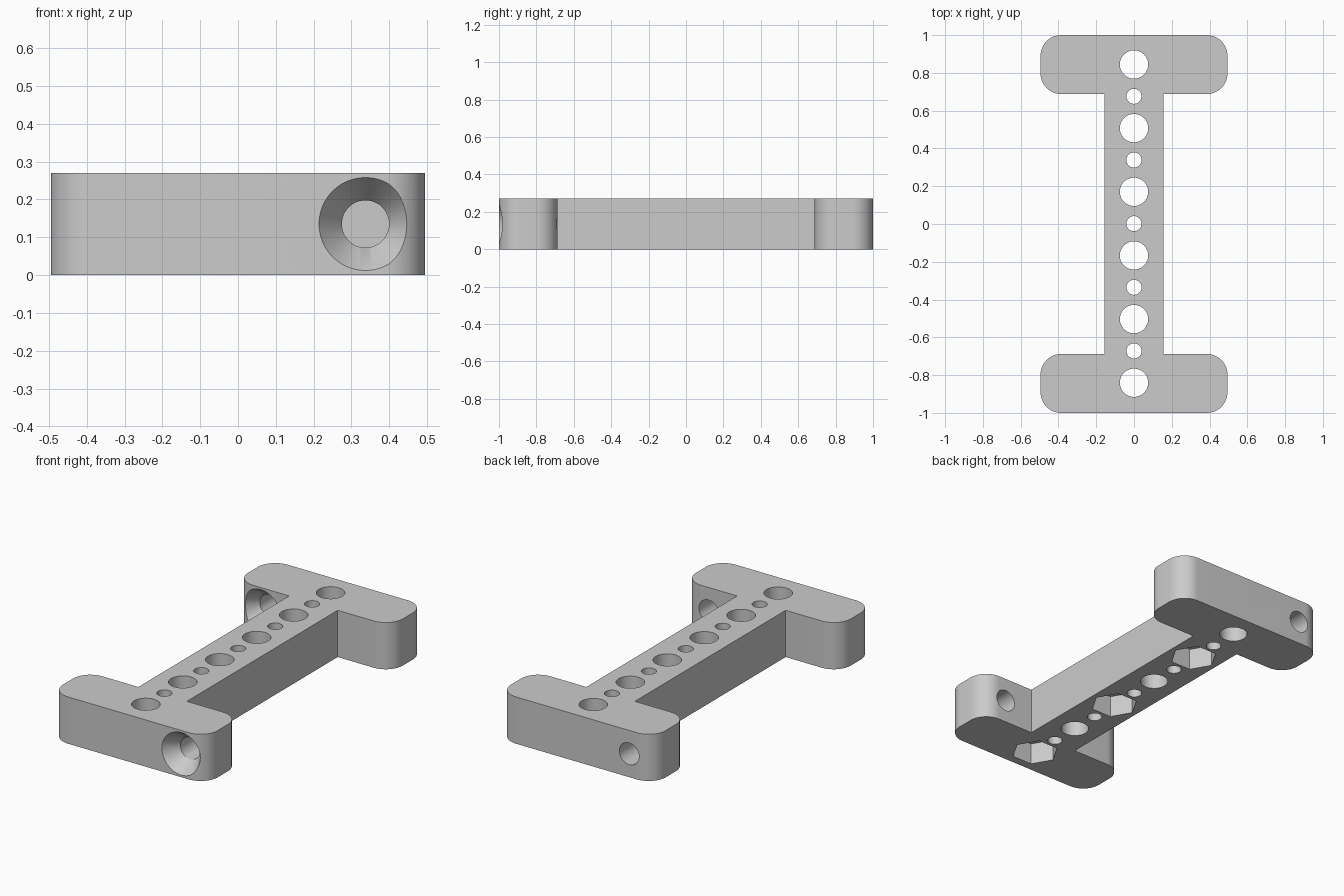
import bpy, bmesh
from math import pi, radians, cos, sin
from mathutils import Matrix, Vector

cube = bpy.data.objects.get("Cube")
if cube:
    bpy.data.objects.remove(cube, do_unlink=True)

HEIGHT, HALF_W, WEB, INNER, CORNER = 0.27, 0.495, 0.155, 0.688, 0.11
PITCH = 0.337

grey = bpy.data.materials.new("plain_grey")
grey.use_nodes = True
grey.diffuse_color = (0.6, 0.6, 0.6, 1)
grey.node_tree.nodes["Principled BSDF"].inputs["Base Color"].default_value = (0.6, 0.6, 0.6, 1)


def add_object(name, bm):
    bmesh.ops.recalc_face_normals(bm, faces=bm.faces)
    mesh = bpy.data.meshes.new(name)
    bm.to_mesh(mesh)
    bm.free()
    mesh.materials.append(grey)
    obj = bpy.data.objects.new(name, mesh)
    bpy.context.collection.objects.link(obj)
    return obj


def rounded(cx, cy, start):
    """Quarter circle starting at the given angle, counter-clockwise."""
    return [(cx + CORNER * cos(start + pi / 2 * i / 16),
             cy + CORNER * sin(start + pi / 2 * i / 16)) for i in range(17)]


# Outline of the upper half; the lower half is the same turned by 180 degrees
x, y = HALF_W - CORNER, 1 - CORNER
half = [(WEB, INNER)]
half += rounded(x, INNER + CORNER, -pi / 2) + rounded(x, y, 0)
half += rounded(-x, y, pi / 2) + rounded(-x, INNER + CORNER, pi)
half += [(-WEB, INNER)]
outline = half + [(-px, -py) for px, py in half]

bm = bmesh.new()
base = bm.faces.new([bm.verts.new((px, py, 0)) for px, py in outline])
top = bmesh.ops.extrude_face_region(bm, geom=[base])["geom"]
bmesh.ops.translate(bm, vec=(0, 0, HEIGHT),
                    verts=[v for v in top if isinstance(v, bmesh.types.BMVert)])
bracket = add_object("bracket", bm)


def cut(start, axis, length, r1, r2, sides=48):
    """Subtract a cylinder, prism or cone running from start along axis."""
    start, axis = Vector(start), Vector(axis)
    bm = bmesh.new()
    turn = Matrix.Rotation(-pi / 2, 4, 'X') if axis.y else Matrix()
    place = Matrix.Translation(start + axis * length / 2) @ turn
    bmesh.ops.create_cone(bm, cap_ends=True, segments=sides, radius1=r1,
                          radius2=r2, depth=length, matrix=place)
    cutter = add_object("cutter", bm)
    cutter.hide_render = True
    mod = bracket.modifiers.new("cut", 'BOOLEAN')
    mod.operation, mod.solver, mod.object = 'DIFFERENCE', 'EXACT', cutter
    bpy.ops.object.modifier_apply(modifier=mod.name)
    bpy.data.objects.remove(cutter, do_unlink=True)


bpy.context.view_layer.objects.active = bracket
bracket.select_set(True)
UP, BACK = (0, 0, 1), (0, 1, 0)

# Row of large holes, small holes between, nut pockets below every other one
for i in range(6):
    hole_y = (i - 2.5) * PITCH + 0.002
    cut((0, hole_y, -0.1), UP, 0.5, 0.075, 0.075)
    if i < 5:
        cut((0, hole_y + PITCH / 2, -0.1), UP, 0.5, 0.04, 0.04, 32)
    if i % 2 == 0:
        # create_cone puts its first corner on y, so shift to corners on x
        bm = bmesh.new()
        bmesh.ops.create_cone(bm, cap_ends=True, segments=6, radius1=0.127, radius2=0.127, depth=0.25,
                              matrix=Matrix.Translation((0, hole_y, 0)) @ Matrix.Rotation(radians(30), 4, 'Z'))
        pocket = add_object("pocket_cutter", bm)
        pocket.hide_render = True
        mod = bracket.modifiers.new("pocket", 'BOOLEAN')
        mod.operation, mod.solver, mod.object = 'DIFFERENCE', 'EXACT', pocket
        bpy.ops.object.modifier_apply(modifier=mod.name)
        bpy.data.objects.remove(pocket, do_unlink=True)

# Countersunk screw holes through the two end bars
SINK_R, BORE_R, SINK_DEPTH, EXTRA = 0.123, 0.0625, 0.082, 0.05
slope = (SINK_R - BORE_R) / SINK_DEPTH
for side, face_y in ((1, -1), (-1, INNER)):
    px = 0.337 * side
    cut((px, face_y - EXTRA, HEIGHT / 2), BACK, 0.45, BORE_R, BORE_R)
    cut((px, face_y - EXTRA, HEIGHT / 2), BACK, SINK_DEPTH + EXTRA,
        SINK_R + slope * EXTRA, BORE_R)

bpy.ops.object.shade_smooth_by_angle(angle=radians(30))
